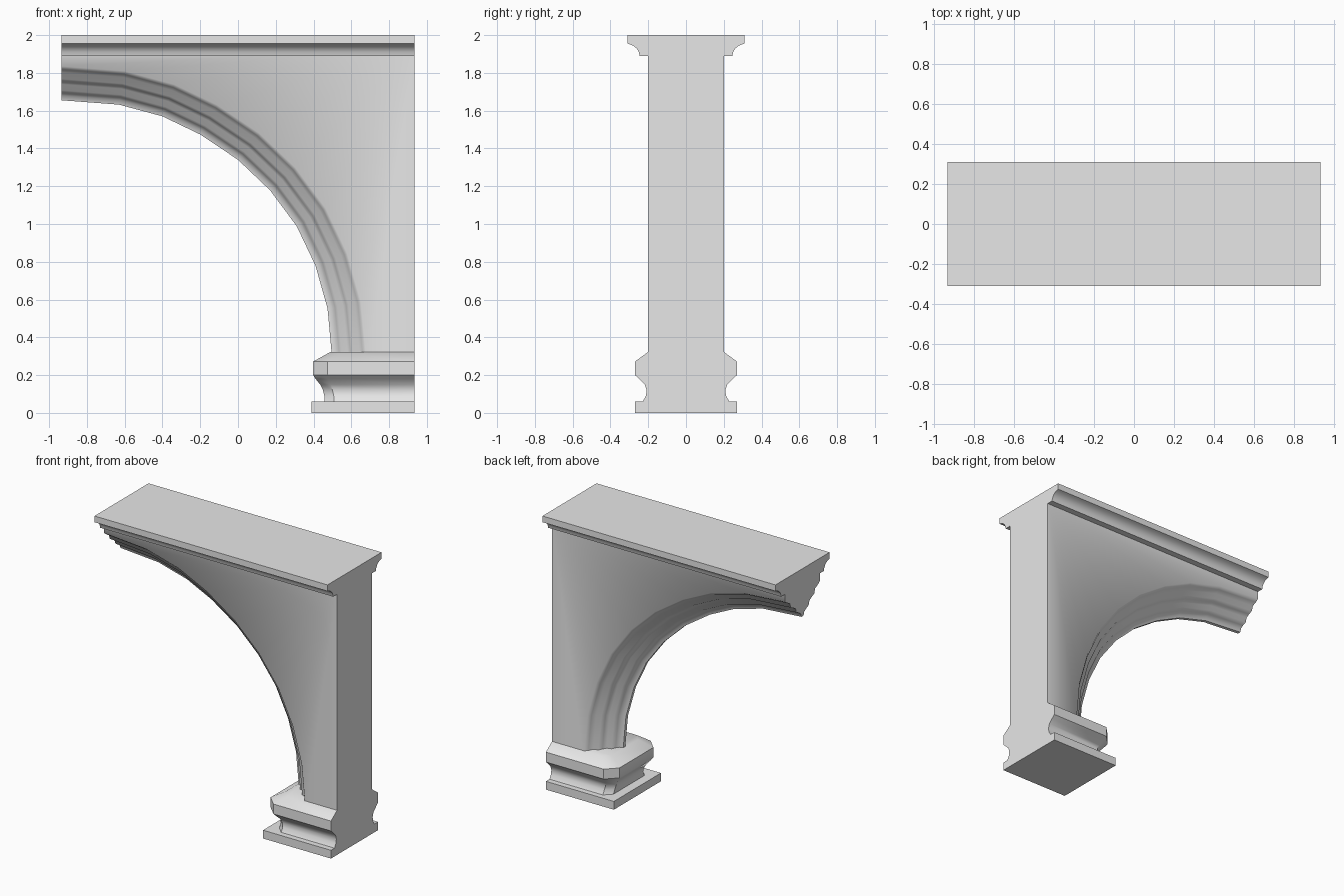
import bpy
import bmesh
import math
from mathutils import Vector

cube = bpy.data.objects.get("Cube")
if cube:
    bpy.data.objects.remove(cube, do_unlink=True)

stone = bpy.data.materials.new("grey_stone")
stone.use_nodes = True
stone.diffuse_color = (0.8, 0.8, 0.8, 1)
stone.node_tree.nodes["Principled BSDF"].inputs["Base Color"].default_value = (0.8, 0.8, 0.8, 1)

END = 0.935   # half length
WALL = 0.2    # half wall thickness


def finish(name, bm, angle):
    """Turn a bmesh into a shaded stone object."""
    bmesh.ops.recalc_face_normals(bm, faces=bm.faces)
    mesh = bpy.data.meshes.new(name)
    bm.to_mesh(mesh)
    bm.free()
    mesh.materials.append(stone)
    obj = bpy.data.objects.new(name, mesh)
    bpy.context.collection.objects.link(obj)
    bpy.ops.object.select_all(action='DESELECT')
    obj.select_set(True)
    bpy.context.view_layer.objects.active = obj
    bpy.ops.object.shade_smooth_by_angle(angle=math.radians(angle))
    return obj


def loft(name, rings, angle):
    """Skin a list of equal closed rings and cap both ends."""
    bm = bmesh.new()
    loops = [[bm.verts.new(p) for p in ring] for ring in rings]
    for a, b in zip(loops, loops[1:]):
        for i in range(len(a)):
            j = (i + 1) % len(a)
            bm.faces.new((a[i], a[j], b[j], b[i]))
    bm.faces.new(loops[0])
    bm.faces.new(loops[-1])
    return finish(name, bm, angle)


# Arch wall: stepped moulding swept along the curve, flat wall fanned to the corner
curve = [Vector(p) for p in (
    (-END, 1.655), (-.63, 1.632), (-.4, 1.57), (-.2, 1.474), (0, 1.34), (.17, 1.178),
    (.31, .99), (.41, .78), (.474, .553), (.495, .325), (.495, .2))]
# (distance from the inner edge, half thickness)
moulding = [(0, .012), (.025, .02), (.04, .042), (.053, .07), (.085, .08), (.1, .106),
            (.113, .134), (.147, .146), (.163, .178), (.18, WALL)]


def arch_wall():
    bm = bmesh.new()
    last = len(curve) - 1
    sides = []
    for s in (-1, 1):
        rings = []
        for i, p in enumerate(curve):
            if i == 0:
                out = Vector((0, 1))
            elif i == last:
                out = Vector((1, 0))
            else:
                t = (curve[i + 1] - p).normalized() + (p - curve[i - 1]).normalized()
                out = Vector((-t.y, t.x)).normalized()
            rings.append([bm.verts.new((p.x + out.x * d, s * y, p.y + out.y * d))
                          for d, y in moulding])
        corners = [bm.verts.new((x, s * WALL, z))
                   for x, z in ((-END, 1.93), (END, 1.93), (END, curve[-1].y))]
        for a, b in zip(rings, rings[1:]):
            for k in range(len(moulding) - 1):
                bm.faces.new((a[k], a[k + 1], b[k + 1], b[k]))
        rim = [corners[0]] + [r[-1] for r in rings] + [corners[2]]
        for a, b in zip(rim, rim[1:]):
            bm.faces.new((a, b, corners[1]))
        sides.append((rings, corners))
    (ra, ca), (rb, cb) = sides
    # narrow underside of the arch
    for i in range(last):
        bm.faces.new((ra[i][0], ra[i + 1][0], rb[i + 1][0], rb[i][0]))
    # top and outer end
    for i in range(2):
        bm.faces.new((ca[i], ca[i + 1], cb[i + 1], cb[i]))
    # crown end and foot
    for i, c in ((0, 0), (last, 2)):
        bm.faces.new(ra[i] + [ca[c], cb[c]] + rb[i][::-1])
    return finish("arch_wall", bm, 62)


arch_wall()

# Cornice: half profile mirrored and extruded along the length
half = [(.31, 2), (.31, 1.955), (.296, 1.951), (.277, 1.943), (.261, 1.929),
        (.25, 1.911), (.245, 1.89)]
section = half + [(-y, z) for y, z in reversed(half)]
loft("cornice", [[(x, y, z) for y, z in section] for x in (-END, END)], 35)


# Base: chamfered rings stacked up the profile
def base_ring(z, x, y, c):
    return [(END, -y, z), (x + c, -y, z), (x, c - y, z),
            (x, y - c, z), (x + c, y, z), (END, y, z)]


base_profile = [(.055, .457, .232, .05), (.09, .457, .212, .05), (.12, .45, .208, .05),
                (.15, .435, .218, .055), (.18, .411, .248, .065), (.2, .398, .27, .075),
                (.272, .398, .27, .075), (.323, .49, WALL, .05)]
loft("pillar_base", [base_ring(*r) for r in base_profile], 40)

# Square slab under the base
loft("base_slab", [[(.39, -.27, z), (END, -.27, z), (END, .27, z), (.39, .27, z)]
                   for z in (0, .06)], 30)
